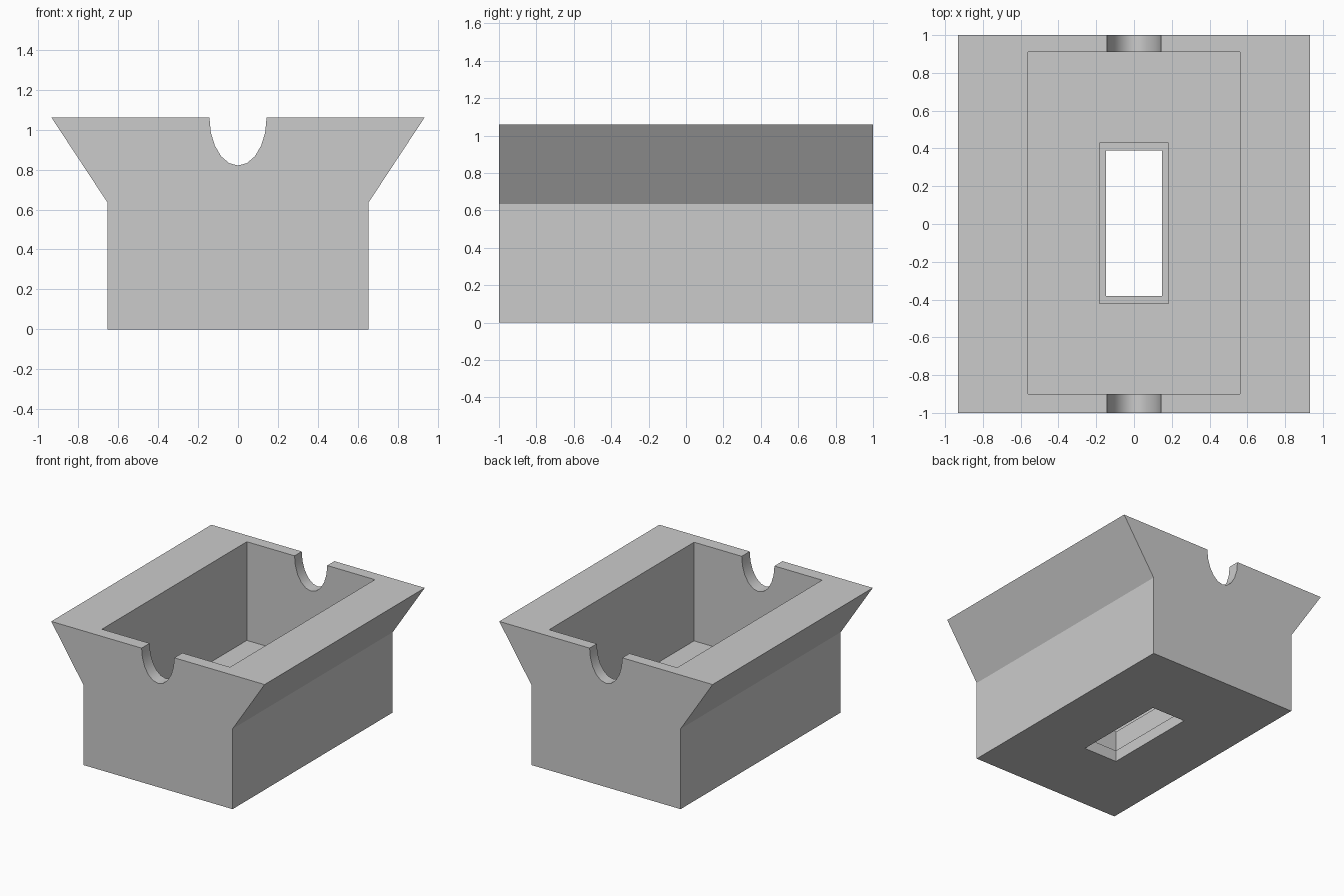
import bpy
import bmesh
from math import cos, sin, pi, radians
from mathutils import Vector

cube = bpy.data.objects.get("Cube")
if cube:
    bpy.data.objects.remove(cube, do_unlink=True)

# Single plain grey finish
grey = bpy.data.materials.new("plain grey")
grey.use_nodes = True
colour = (0.6, 0.6, 0.6, 1)
grey.diffuse_color = colour
grey.node_tree.nodes["Principled BSDF"].inputs["Base Color"].default_value = colour


def prism(name, profile, y0, y1):
    """Extrude an (x, z) profile from y0 to y1."""
    bm = bmesh.new()
    face = bm.faces.new([bm.verts.new((x, y0, z)) for x, z in profile])
    ext = bmesh.ops.extrude_face_region(bm, geom=[face])
    moved = [g for g in ext["geom"] if isinstance(g, bmesh.types.BMVert)]
    bmesh.ops.translate(bm, verts=moved, vec=Vector((0, y1 - y0, 0)))
    bmesh.ops.recalc_face_normals(bm, faces=bm.faces)
    mesh = bpy.data.meshes.new(name)
    bm.to_mesh(mesh)
    bm.free()
    mesh.materials.append(grey)
    obj = bpy.data.objects.new(name, mesh)
    bpy.context.collection.objects.link(obj)
    return obj


def block(name, x, y0, y1, z0, z1):
    return prism(name, [(-x, z0), (x, z0), (x, z1), (-x, z1)], y0, y1)


def cut(target, cutter):
    """Subtract the cutter, then discard it."""
    bpy.context.view_layer.objects.active = target
    mod = target.modifiers.new(cutter.name, "BOOLEAN")
    mod.operation = "DIFFERENCE"
    mod.solver = "EXACT"
    mod.object = cutter
    bpy.ops.object.modifier_apply(modifier=mod.name)
    bpy.data.objects.remove(cutter, do_unlink=True)


# Box with flared side rims
top, neck, floor = 1.06, 0.635, 0.28
half = [(0.653, 0), (0.653, neck), (0.933, top)]
tray = prism("flared_box", half + [(-x, z) for x, z in reversed(half)], -1, 1)

# Deep cavity, and a floor slot with a narrow ledge at its foot
cut(tray, block("cavity", 0.56, -0.9, 0.91, floor, top + 0.5))
cut(tray, block("slot_recess", 0.183, -0.42, 0.43, 0.09, floor + 0.2))
cut(tray, block("slot", 0.147, -0.38, 0.39, -0.2, 0.2))

# Rounded notches through both end walls
steps = 10
arc = [(-0.143 * cos(pi * i / steps), top - 0.24 * sin(pi * i / steps))
       for i in range(steps + 1)]
notch = arc + [(0.143, top + 0.3), (-0.143, top + 0.3)]
cut(tray, prism("notch", notch, -1.2, 1.2))

# Smooth the notch curves while keeping the corners sharp
bpy.ops.object.select_all(action="DESELECT")
tray.select_set(True)
bpy.context.view_layer.objects.active = tray
bpy.ops.object.shade_smooth_by_angle(angle=radians(30))
